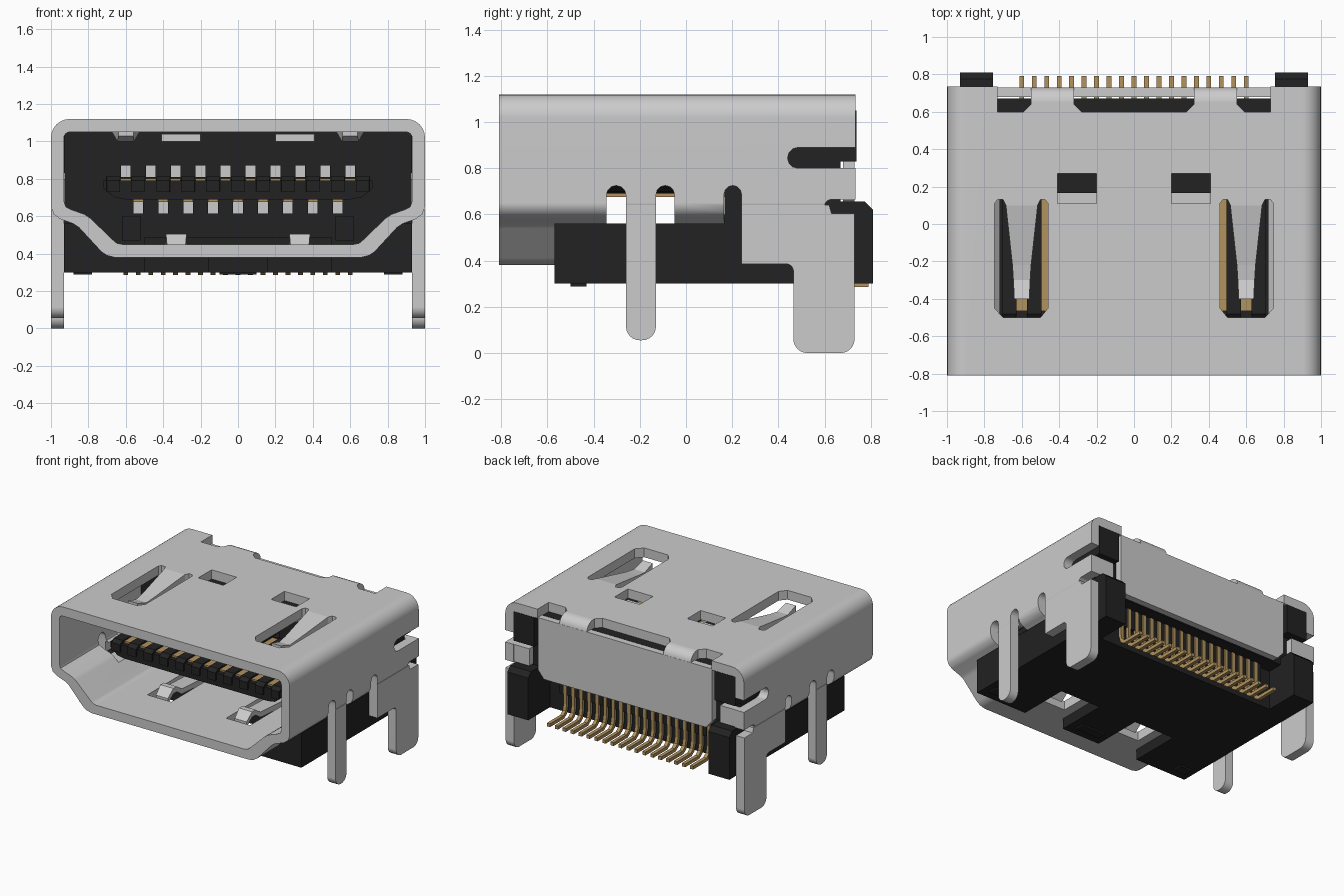
import bpy, bmesh, math
from mathutils import Vector

if "Cube" in bpy.data.objects:
    bpy.data.objects.remove(bpy.data.objects["Cube"])


def material(name, rgb):
    m = bpy.data.materials.new(name)
    m.diffuse_color = (*rgb, 1)
    m.use_nodes = True
    m.node_tree.nodes["Principled BSDF"].inputs["Base Color"].default_value = m.diffuse_color
    return m


STEEL = material("steel grey", (0.60, 0.60, 0.60))
BLACK = material("black plastic", (0.016, 0.016, 0.016))
GOLD = material("gold contact", (0.44, 0.29, 0.11))


def finish(name, bm, mat):
    bmesh.ops.recalc_face_normals(bm, faces=bm.faces)
    me = bpy.data.meshes.new(name)
    bm.to_mesh(me)
    bm.free()
    ob = bpy.data.objects.new(name, me)
    bpy.context.collection.objects.link(ob)
    if mat:
        me.materials.append(mat)
    return ob


def add_prism(bm, pts, axis, a, b):
    """Extrude a 2D outline along an axis from a to b."""
    def put(p, t):
        return {'x': (t, p[0], p[1]), 'y': (p[0], t, p[1]), 'z': (p[0], p[1], t)}[axis]
    lo = [bm.verts.new(put(p, a)) for p in pts]
    hi = [bm.verts.new(put(p, b)) for p in pts]
    bm.faces.new(lo)
    bm.faces.new(hi[::-1])
    n = len(pts)
    for i in range(n):
        bm.faces.new((lo[i], lo[(i + 1) % n], hi[(i + 1) % n], hi[i]))


def prism(name, pts, axis, a, b, mat=None):
    bm = bmesh.new()
    add_prism(bm, pts, axis, a, b)
    return finish(name, bm, mat)


def boxes(name, items, mat=None):
    """One mesh made of boxes given as (x0, x1, y0, y1, z0, z1)."""
    bm = bmesh.new()
    for x0, x1, y0, y1, z0, z1 in items:
        add_prism(bm, [(x0, y0), (x1, y0), (x1, y1), (x0, y1)], 'z', z0, z1)
    return finish(name, bm, mat)


def strip(name, cx, sections, th, mat):
    """Bent sheet strip through sections (y, half width, top z)."""
    bm = bmesh.new()
    rows = [[bm.verts.new(v) for v in ((cx - w, y, z), (cx + w, y, z),
             (cx + w, y, z - th), (cx - w, y, z - th))] for y, w, z in sections]
    bm.faces.new(rows[0])
    bm.faces.new(rows[-1][::-1])
    for p, q in zip(rows, rows[1:]):
        for i in range(4):
            j = (i + 1) % 4
            bm.faces.new((p[i], p[j], q[j], q[i]))
    return finish(name, bm, mat)


def cut(ob, *cutters):
    for c in cutters:
        mod = ob.modifiers.new("cut", 'BOOLEAN')
        mod.operation, mod.solver, mod.object = 'DIFFERENCE', 'EXACT', c
        dg = bpy.context.evaluated_depsgraph_get()
        me = bpy.data.meshes.new_from_object(ob.evaluated_get(dg))
        ob.modifiers.clear()
        ob.data = me
        bpy.data.objects.remove(c)


def arc(cx, cy, r, a0, a1, n=6):
    return [(cx + r * math.cos(math.radians(a0 + (a1 - a0) * i / n)),
             cy + r * math.sin(math.radians(a0 + (a1 - a0) * i / n))) for i in range(n + 1)]


def smooth(ob):
    bpy.ops.object.select_all(action='DESELECT')
    ob.select_set(True)
    bpy.context.view_layer.objects.active = ob
    bpy.ops.object.shade_smooth_by_angle(angle=math.radians(35))
    ob.modifiers.new("weighted normals", 'WEIGHTED_NORMAL').keep_sharp = True


# Metal shell: closed ring profile extruded front to back
outer = [(0, .38), (.66, .38), (.70, .39), (.73, .41), (.85, .54), (.88, .56), (.95, .585),
         (.985, .61), (1, .65)] + arc(.9, 1.02, .1, 0, 90) + [(0, 1.12)]
inner = [(0, .45), (.62, .45), (.645, .455), (.66, .465), (.79, .59), (.82, .61), (.89, .635),
         (.92, .65), (.93, .68)] + arc(.9, 1.02, .03, 0, 90) + [(0, 1.05)]
bm = bmesh.new()
loops = []
for half in (outer, inner):
    full = half + [(-x, z) for x, z in half[-2:0:-1]]
    for y in (-.81, .735):
        loops.append([bm.verts.new((x, y, z)) for x, z in full])
of, ob_, nf, nb = loops
for i in range(len(of)):
    j = (i + 1) % len(of)
    for p, q in ((of, ob_), (ob_, nb), (nb, nf), (nf, of)):
        bm.faces.new((p[i], p[j], q[j], q[i]))
shell = finish("metal_shell", bm, STEEL)

# Side slots, rear notches and rear lower opening
W = 1.2
for y0, y1 in ((-.345, -.26), (-.13, -.05), (.165, .24)):
    r = (y1 - y0) / 2
    cut(shell, prism("slot", [(y0, .56), (y1, .56)] + arc(y0 + r, .725 - r, r, 0, 180), 'x', -W, W))
cut(shell,
    boxes("low_rear", [(-W, W, .165, .9, .2, .64)]),
    boxes("leg_root", [(-W, W, -.27, -.12, .56, .64)]),
    prism("rear_slot", [(.9, .80), (.9, .89)] + arc(.485, .845, .045, 90, 270), 'x', -W, W),
    prism("rear_notch", [(.9, .6), (.9, .665)] + arc(.63, .635, .03, 90, 270), 'x', -W, W))

# Top openings: rear edge, spring windows, pressed latch windows
cut(shell, boxes("rear_edge", [(-.73, .73, .655, .9, .95, 1.2)]),
    prism("rear_window", [(-.32, .7), (-.32, .64), (-.28, .6), (.28, .6), (.32, .64), (.32, .7)],
          'z', .95, 1.2))
win = [(.46, -.45), (.5, -.5), (.7, -.5), (.745, -.45), (.745, .11), (.73, .13), (.7, .13),
       (.685, .1), (.515, .1), (.5, .13), (.475, .13), (.46, .11)]
for s in (-1, 1):
    cut(shell,
        prism("corner", [(s * x, y) for x, y in ((.55, .7), (.55, .64), (.59, .6), (.73, .6), (.73, .7))],
              'z', .95, 1.2),
        prism("window", [(s * x, y) for x, y in win], 'z', .95, 1.2),
        boxes("latch_window", [(s * .305 - .105, s * .305 + .105, .11, .27, .95, 1.2)]),
        boxes("floor_window", [(s * .33 - .1, s * .33 + .1, -.47, 0, .3, .5)]))
smooth(shell)

for s in (-1, 1):
    side = "right" if s > 0 else "left"
    # Sprung fingers and latch dimples
    strip("top_spring_" + side, s * .6, [(.1, .085, 1.12), (-.22, .05, 1.06), (-.3, .045, 1.05),
                                         (-.4, .04, 1.08)], .05, STEEL)
    strip("floor_spring_" + side, s * .33, [(0, .06, .45), (-.28, .055, .465), (-.34, .055, .505),
                                            (-.38, .055, .505), (-.44, .05, .45)], .04, STEEL)
    strip("latch_dimple_" + side, s * .305, [(.11, .105, 1.04), (.19, .105, 1.04), (.27, .105, 1.04)],
          .04, STEEL)
    # Legs
    a, b = sorted((s * .93, s))
    leg = [(-.13, .64), (-.26, .64)] + arc(-.2, .115, .06, 180, 270) + arc(-.19, .115, .06, 270, 360)
    smooth(prism("front_leg_" + side, leg, 'x', a, b, STEEL))
    leg = ([(.62, .64), (.24, .64), (.24, .385)] + arc(.435, .355, .03, 90, 0) +
           arc(.525, .06, .06, 180, 270) + arc(.67, .06, .06, 270, 360) + [(.73, .605), (.63, .605)])
    smooth(prism("rear_leg_" + side, leg, 'x', a, b, STEEL))
    # Bent tabs joining the back plate
    bend = arc(.655, 1.045, .075, 90, 0) + [(.68, 1.0), (.655, 1.05)]
    a, b = sorted((s * .32, s * .55))
    smooth(prism("back_bend_" + side, bend, 'x', a, b, STEEL))
    a, b = sorted((s * .8, s * .94))
    boxes("back_side_tab_" + side, [(a, b, .68, .733, .67, .80)], STEEL)
    # Rear corner blocks and posts of the housing
    a, b = sorted((s * .755, s * .93))
    prism("rear_post_" + side, [(.5, .3), (.81, .3), (.81, .62), (.775, .655), (.5, .655)],
          'x', a, b, BLACK)
    boxes("rear_corner_" + side, [(a, b, .6, .738, .83, 1.05)], BLACK)

# Back plate
prism("back_plate", [(-.68, .6), (.68, .6), (.73, .66), (.73, 1.055), (-.73, 1.055), (-.73, .66)],
      'y', .68, .73, STEEL)

# Housing base under the shell, with front notches for the floor springs
half = [(.66, .385), (.70, .395), (.73, .415), (.85, .545), (.875, .56), (.93, .56), (.93, .3)]
base = prism("housing_base", half + [(-x, z) for x, z in half[::-1]], 'y', -.57, .17, BLACK)
cut(base, boxes("notches", [(s * .33 - .17, s * .33 + .17, -.7, -.18, .2, .5) for s in (-1, 1)]))
boxes("housing_rear_base", [(-.93, .93, .165, .55, .3, .6)], BLACK)
boxes("housing_feet", [(-.1, .1, -.5, -.43, .288, .302), (-.88, -.78, -.5, -.43, .288, .302),
                       (.78, .88, -.5, -.43, .288, .302)], BLACK)
boxes("wall_steps", [(s * .57 - .05, s * .57 + .05, .1, .17, .47, .6) for s in (-1, 1)] +
      [(-.5, .5, .1, .17, .45, .49)], BLACK)

# Inner wall with contact holes
P = .4 / 3
top_x = [(i - 4.5) * P for i in range(10)]
low_x = [(i - 4) * P for i in range(9)]
wall = boxes("inner_wall", [(-.928, .928, .166, .67, .6, 1.05)], BLACK)
cut(wall, boxes("holes", [(x - .026, x + .026, .1, .8, .81, .87) for x in top_x] +
                [(x - .026, x + .026, .1, .8, .615, .675) for x in low_x]))

# Contact tongue with ribs between the contacts
t = [(.60, .69), (.66, .70), (.72, .75), (.72, .79)]
prism("tongue", t + [(-x, z) for x, z in t[::-1]], 'y', -.5, .17, BLACK)
for i in range(11):
    x = (i - 5) * P
    strip("tongue_rib", x, [(-.51, .035, .79), (-.48, .038, .812), (.17, .038, .812)], .06, BLACK)
boxes("top_contacts", [(x - .027, x + .027, -.465, .3, .775, .803) for x in top_x], GOLD)
boxes("lower_contacts", [(x - .027, x + .027, -.465, .3, .675, .70) for x in low_x], GOLD)

# Solder tails and the comb between them
tail = [(.565, .61), (.59, .61), (.59, .38), (.60, .335), (.63, .31), (.79, .31), (.79, .285),
        (.62, .285), (.585, .31), (.565, .37)]
for i in range(19):
    x = (i - 9) * P / 2
    prism("solder_tail", tail, 'x', x - .013, x + .013, GOLD)
boxes("tail_comb", [((i - 9.5) * P / 2 - .016, (i - 9.5) * P / 2 + .016, .54, .585, .45, .605)
                    for i in range(20)], BLACK)
